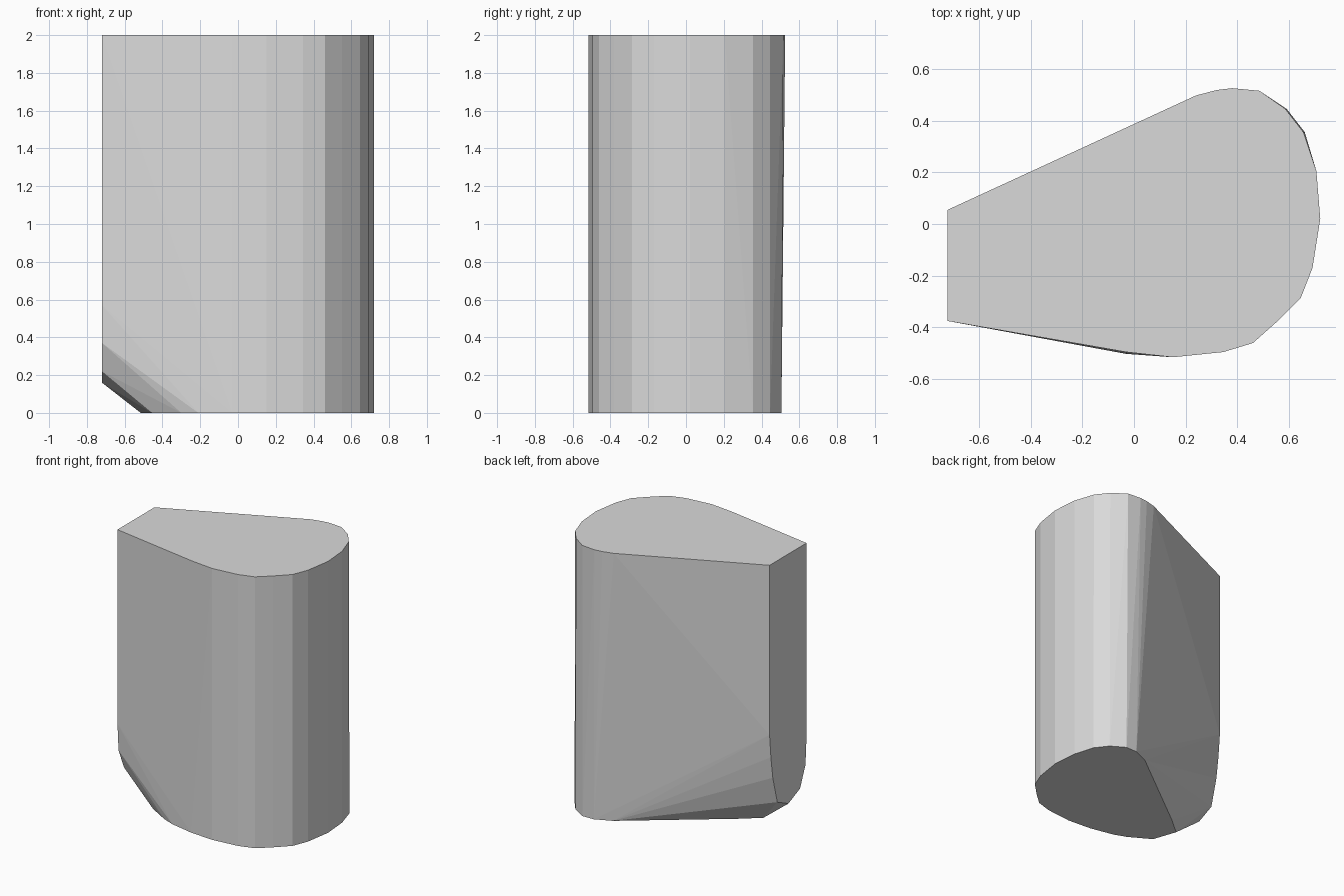
import bpy
import bmesh

cube = bpy.data.objects.get("Cube")
if cube:
    bpy.data.objects.remove(cube, do_unlink=True)

# Rounded nose and front flank, shared by the top and the base outline
nose = [(0.705, 0.205), (0.72, 0.02), (0.69, -0.17), (0.645, -0.285),
        (0.55, -0.38), (0.46, -0.46), (0.345, -0.495), (0.15, -0.515)]
# Top outline: straight taper to the flat end
top = nose + [(-0.03, -0.495), (-0.72, -0.375), (-0.72, 0.055), (0.24, 0.497),
              (0.32, 0.518), (0.38, 0.525), (0.485, 0.515), (0.585, 0.445),
              (0.655, 0.355)]
# Base outline: cut short at the flat end
base = nose + [(-0.03, -0.502), (-0.21, -0.465), (-0.3, -0.43), (-0.455, -0.34),
               (-0.515, -0.166), (-0.385, -0.056), (0.28, 0.45), (0.4, 0.503),
               (0.49, 0.505), (0.59, 0.445), (0.66, 0.355)]
# Rounded lower rim of the flat end, as (y, z)
rim = [(0.055, 0.75), (0.04, 0.58), (0.018, 0.42), (-0.035, 0.22),
       (-0.165, 0.16), (-0.3, 0.22), (-0.363, 0.37), (-0.375, 0.57)]

points = [(x, y, 2) for x, y in top]
points += [(x, y, 0) for x, y in base]
points += [(-0.72, y, z) for y, z in rim]

# Wrap the three outlines in one convex skin
bm = bmesh.new()
for p in points:
    bm.verts.new(p)
hull = bmesh.ops.convex_hull(bm, input=bm.verts[:])
loose = [v for v in bm.verts if not v.link_faces]
bmesh.ops.delete(bm, geom=loose, context="VERTS")
bmesh.ops.dissolve_limit(bm, angle_limit=0.01, verts=bm.verts[:], edges=bm.edges[:])
bmesh.ops.recalc_face_normals(bm, faces=bm.faces[:])

mesh = bpy.data.meshes.new("tapered_block")
bm.to_mesh(mesh)
bm.free()
block = bpy.data.objects.new("tapered_block", mesh)
bpy.context.collection.objects.link(block)

# Plain grey
grey = bpy.data.materials.new("light_grey")
grey.use_nodes = True
color = (0.7, 0.7, 0.7, 1)
grey.diffuse_color = color
grey.node_tree.nodes["Principled BSDF"].inputs["Base Color"].default_value = color
mesh.materials.append(grey)
